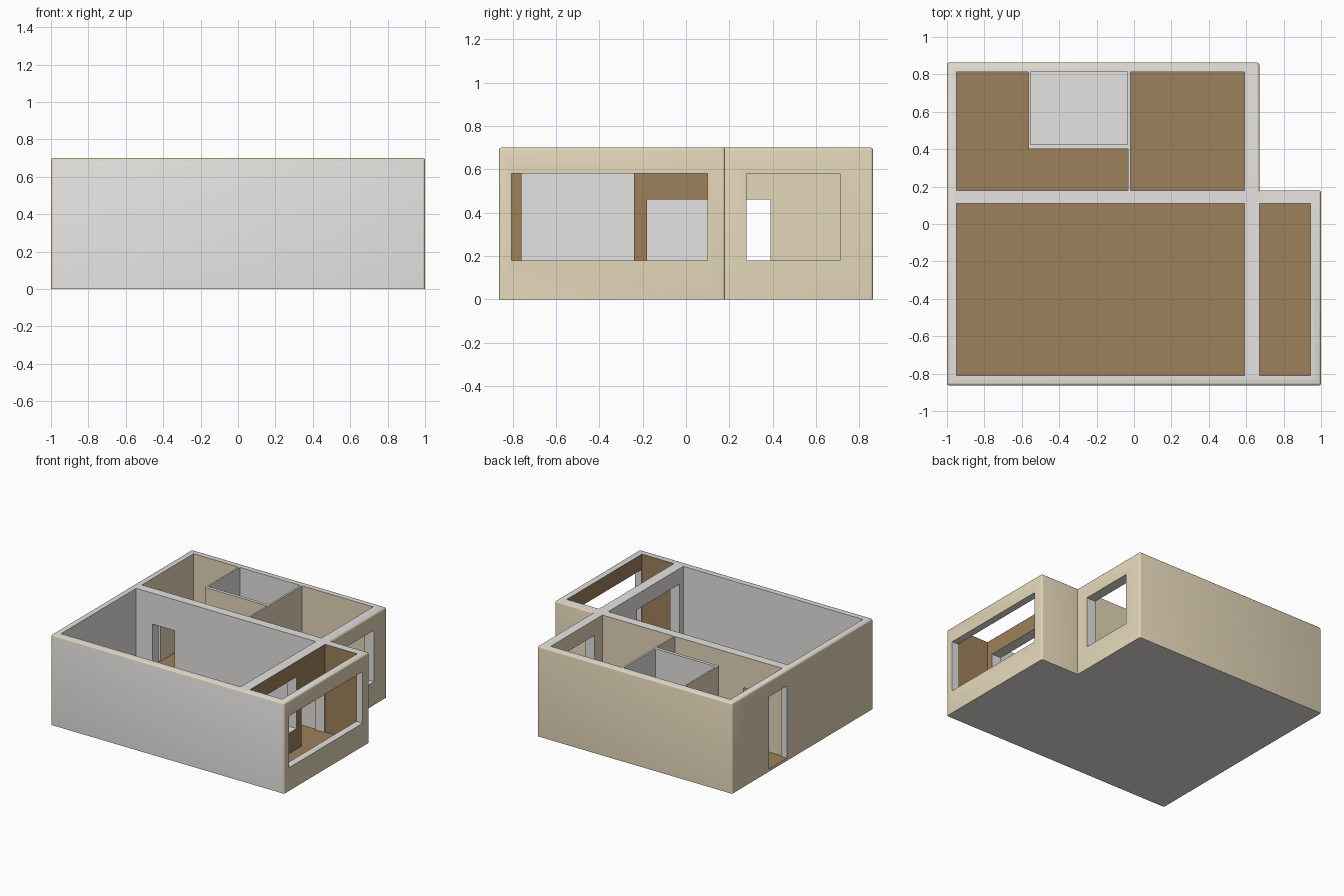
import bpy, bmesh, math

if "Cube" in bpy.data.objects:
    bpy.data.objects.remove(bpy.data.objects["Cube"])

H, FLOOR = 0.70, 0.02
X0, X1, XS = -1.0, 1.0, 0.67          # left, right, step in the right side
Y0, Y1, YS = -0.863, 0.863, 0.18      # front, back, step

# Flat colours
mats = []
for name, c in (("cream_outside", (0.78, 0.68, 0.49)), ("white_plaster", (0.78, 0.77, 0.75)),
                ("wood_floor", (0.34, 0.22, 0.105))):
    m = bpy.data.materials.new(name)
    m.diffuse_color = (*c, 1)
    m.use_nodes = True
    m.node_tree.nodes["Principled BSDF"].inputs["Base Color"].default_value = m.diffuse_color
    mats.append(m)
CREAM, WHITE, WOOD = range(3)


def prism(name, outline, z0, z1, mat):
    """Extrude a plan outline (counter-clockwise) from z0 to z1."""
    bm = bmesh.new()
    lo = [bm.verts.new((x, y, z0)) for x, y in outline]
    hi = [bm.verts.new((x, y, z1)) for x, y in outline]
    n = len(outline)
    bm.faces.new(lo[::-1])
    bm.faces.new(hi)
    for i in range(n):
        j = (i + 1) % n
        bm.faces.new((lo[i], lo[j], hi[j], hi[i]))
    for f in bm.faces:
        f.material_index = mat
    me = bpy.data.meshes.new(name)
    bm.to_mesh(me)
    bm.free()
    for m in mats:
        me.materials.append(m)
    ob = bpy.data.objects.new(name, me)
    bpy.context.collection.objects.link(ob)
    return ob


def rect(xa, xb, ya, yb):
    return [(xa, ya), (xb, ya), (xb, yb), (xa, yb)]


# Solid block with a stepped plan
house = prism("house_shell", [(X0, Y0), (X1, Y0), (X1, YS), (XS, YS), (XS, Y1), (X0, Y1)], 0, H, CREAM)


def cut(name, outline, z0, z1, mat):
    c = prism(name, outline, z0, z1, mat)
    c.hide_render = True
    mod = house.modifiers.new(name, 'BOOLEAN')
    mod.object, mod.operation, mod.solver = c, 'DIFFERENCE', 'EXACT'
    bpy.context.view_layer.objects.active = house
    bpy.ops.object.modifier_apply(modifier=name)
    bpy.data.objects.remove(c)


# Rooms, open at the top; each cutter brings its wall colour
TOP = H + 0.1
cut("main_room", rect(-0.95, 0.59, -0.81, 0.11), FLOOR, TOP, WHITE)
cut("balcony", rect(XS, 0.945, -0.81, 0.11), FLOOR, TOP, WOOD)
cut("bedroom", rect(-0.02, 0.59, YS, 0.813), FLOOR, TOP, CREAM)
cut("bathroom", rect(-0.553, -0.035, 0.425, 0.813), FLOOR, TOP, WHITE)
cut("kitchen_and_hall", [(-0.95, YS), (-0.032, YS), (-0.032, 0.40), (-0.565, 0.40),
                         (-0.565, 0.813), (-0.95, 0.813)], FLOOR, TOP, CREAM)

# Doors and windows, with white reveals
cut("entry_door", rect(-1.05, -0.93, 0.19, 0.41), FLOOR, 0.58, WHITE)
cut("hall_door", rect(-0.81, -0.62, 0.09, 0.20), FLOOR, 0.46, WHITE)
cut("bedroom_door", rect(-0.05, 0.0, 0.20, 0.39), FLOOR, 0.46, WHITE)
cut("bathroom_door", rect(-0.31, -0.12, 0.38, 0.45), FLOOR, 0.46, WHITE)
cut("balcony_door", rect(0.57, 0.69, -0.18, 0.10), FLOOR, 0.46, WHITE)
cut("main_window", rect(0.57, 0.69, -0.76, -0.24), 0.18, 0.58, WHITE)
cut("balcony_window", rect(0.92, 1.05, -0.805, 0.10), 0.18, 0.58, WHITE)
cut("bedroom_window", rect(0.57, 0.72, 0.28, 0.71), 0.18, 0.58, WHITE)

# Colour floors, wall tops, underside and front by position
bm = bmesh.new()
bm.from_mesh(house.data)
bmesh.ops.remove_doubles(bm, verts=bm.verts, dist=1e-5)
bm.normal_update()
for f in bm.faces:
    c, n = f.calc_center_median(), f.normal
    if n.z > 0.9 and c.z < FLOOR + 0.01:
        bath = -0.56 < c.x < -0.03 and c.y > 0.42
        f.material_index = WHITE if bath else WOOD
    elif (n.z > 0.9 and c.z > H - 0.01) or (n.z < -0.9 and c.z < 0.01):
        f.material_index = WHITE
    elif n.y < -0.9 and c.y < Y0 + 0.01:
        f.material_index = WHITE


# Soften the outer corners and the outer top rim
def outside(f):
    c, n = f.calc_center_median(), f.normal
    return ((n.z > 0.9 and c.z > H - 0.01)
            or (n.x < -0.9 and c.x < X0 + 0.01) or (n.y < -0.9 and c.y < Y0 + 0.01)
            or (n.x > 0.9 and (c.x > X1 - 0.01 or (c.x > XS - 0.01 and c.y > YS)))
            or (n.y > 0.9 and (c.y > Y1 - 0.01 or (c.x > XS and c.y > YS - 0.01))))


rim = [e for e in bm.edges if len(e.link_faces) == 2 and e.is_convex
       and e.calc_face_angle(0) > 0.5 and all(outside(f) for f in e.link_faces)]
bmesh.ops.bevel(bm, geom=rim, offset=0.012, segments=3, profile=0.5, affect='EDGES')
bm.to_mesh(house.data)
bm.free()

bpy.ops.object.select_all(action='DESELECT')
house.select_set(True)
bpy.context.view_layer.objects.active = house
bpy.ops.object.shade_smooth_by_angle(angle=math.radians(35))
